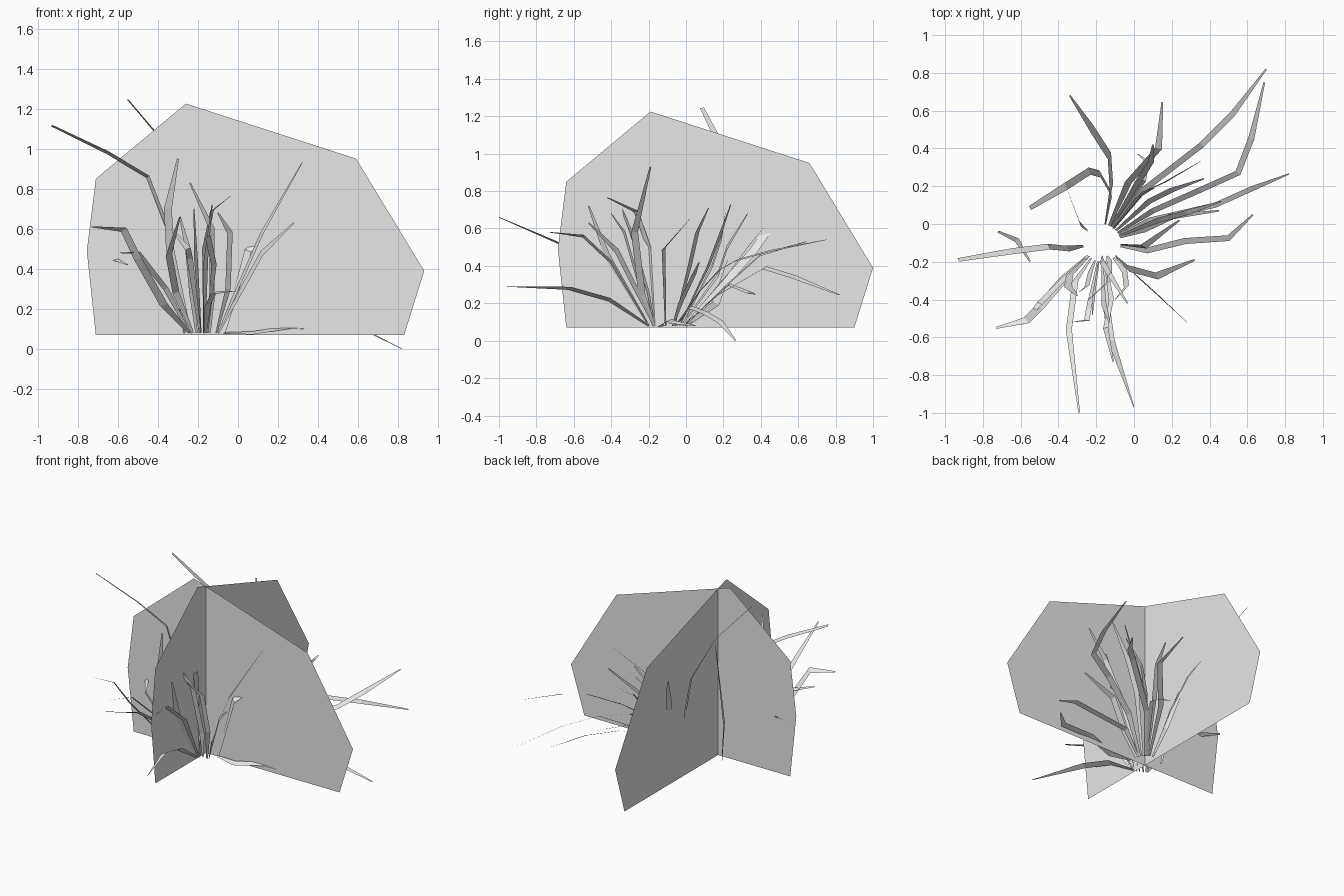
import bpy
from math import cos, sin, radians
from mathutils import Vector

# Remove the default cube only
cube = bpy.data.objects.get("Cube")
if cube:
    bpy.data.objects.remove(cube, do_unlink=True)

# One plain colour
GREY = (0.8, 0.8, 0.8, 1.0)
grey = bpy.data.materials.new("light_grey")
grey.use_nodes = True
grey.diffuse_color = GREY
grey.node_tree.nodes["Principled BSDF"].inputs["Base Color"].default_value = GREY

CENTRE = Vector((-0.17, -0.10, 0.08))   # where the two cards cross
UP = Vector((0, 0, 1))


def add_object(name, verts, faces):
    mesh = bpy.data.meshes.new(name)
    mesh.from_pydata(verts, [], faces)
    mesh.materials.append(grey)
    obj = bpy.data.objects.new(name, mesh)
    bpy.context.collection.objects.link(obj)
    return obj


# Crossed cards: one outline (distance from crossing, height), used twice
OUTLINE = [(-.54, .07), (1.0, .07), (1.1, .39), (.76, .95),
           (-.09, 1.225), (-.54, .85), (-.585, .49)]


def card(name, along):
    base = Vector((CENTRE.x, CENTRE.y, 0))
    verts = [base + along * d + UP * z for d, z in OUTLINE]
    add_object(name, verts, [range(len(verts))])


card("card_across", Vector((1, 0, 0)))
card("card_lengthwise", Vector((0, 1, 0)))


# Grass blade: a flat tapering ribbon that starts in the clump and follows points.
# twist turns the ribbon about its own length, in degrees.
def blade(name, *points, width=.03, twist=25, tip=.25, rooted=True):
    path = [Vector(p) for p in points]
    if rooted:
        outward = path[0] - CENTRE
        outward.z = 0
        path.insert(0, CENTRE + outward.normalized() * min(.1, outward.length * .7))
    verts = []
    last = len(path) - 1
    lean = path[-1] - path[0]
    flat = lean.cross(UP).normalized()
    for i, p in enumerate(path):
        along = (path[min(i + 1, last)] - path[max(i - 1, 0)]).normalized()
        across = (flat - along * flat.dot(along)).normalized()
        side = across * cos(radians(twist)) + along.cross(across) * sin(radians(twist))
        scale = .4 if i == 0 else tip if i == last else 1
        half = side * width * scale / 2
        verts += [p - half, p + half]
    faces = [(2 * i, 2 * i + 1, 2 * i + 3, 2 * i + 2) for i in range(last)]
    add_object(name, verts, faces)


# Long blades reaching back and left
blade("back_left_drooping_blade", (.05, .18, .25), (.36, .42, .39),
      (.52, .58, .34), (.70, .82, .245), width=.035)
blade("back_left_rising_blade", (.1, .07, .26), (.35, .18, .38),
      (.55, .27, .43), (.62, .45, .48), (.69, .75, .54), width=.035)
blade("left_drooping_blade", (.08, .02, .18), (.43, .10, .15),
      (.62, .185, .1), (.82, .265, .0))
blade("left_ground_blade", (.07, -.14, .08), (.27, -.09, .11),
      (.5, -.075, .1), (.63, .05, .08), width=.035)

# Long blades reaching forward
blade("front_left_tall_blade", (-.03, -.235, .24), (.12, -.275, .58),
      (.32, -.19, .93), width=.04)
blade("front_left_thin_blade", (.02, -.28, .3), (.12, -.37, .48),
      (.28, -.52, .63), twist=80)
blade("front_low_blade", (-.15, -.41, .22), (-.12, -.62, .28),
      (0, -.97, .29), width=.04, tip=.1)
blade("front_long_blade", (-.31, -.3, .28), (-.345, -.56, .47),
      (-.29, -1, .66), width=.035)

# Long blades reaching right
blade("front_right_wide_blade", (-.37, -.29, .22), (-.5, -.44, .45),
      (-.57, -.51, .595), (-.73, -.55, .61), width=.045)
blade("front_right_short_blade", (-.36, -.28, .3), (-.5, -.42, .48),
      (-.59, -.53, .48))
blade("right_high_blade", (-.35, -.13, .6), (-.45, -.12, .86),
      (-.65, -.145, .98), (-.93, -.19, 1.115), width=.035, tip=.6)
blade("right_loose_leaf", (-.72, -.04, .47), (-.62, -.085, .45),
      (-.55, -.2, .42), rooted=False)

# Long blades reaching back
blade("back_right_high_blade", (-.12, .16, .2), (-.18, .265, .5), (-.235, .28, .75),
      (-.36, .2, 1.02), (-.55, .085, 1.245), width=.04, tip=.6)
blade("back_right_blade", (-.12, .2, .3), (-.13, .36, .48),
      (-.22, .5, .68), (-.34, .68, .91), width=.045, twist=55)
blade("back_right_thin_blade", (-.285, 0, .35), (-.36, .2, .98), twist=80)
blade("back_blade", (-.03, .22, .3), (.13, .4, .46), (.15, .645, .53), width=.04)
blade("back_bent_blade", (.05, .23, .3), (.07, .33, .26), (.02, .37, .25))
blade("back_upright_blade", (.02, .22, .35), (.09, .33, .5), (.1, .42, .61), width=.035)

# Shorter upright blades on the left side
blade("left_blade_a", (.13, .02, .4), (.28, .06, .58), (.46, .12, .71))
blade("left_blade_b", (.08, .12, .4), (.2, .18, .56), (.37, .24, .73))
blade("left_blade_c", (.05, .17, .35), (.16, .22, .5), (.35, .33, .68), twist=70)
blade("left_blade_d", (.02, .14, .4), (.1, .19, .55), (.24, .21, .68), twist=70)
blade("left_blade_e", (.05, -.03, .2), (.2, .04, .35), (.45, .07, .42), width=.035)
blade("left_blade_f", (.05, -.12, .49), (.24, .02, .65), width=.04, twist=40)

# Shorter upright blades at the front
blade("front_blade_a", (-.17, -.2, .5), (-.13, -.265, .69), (-.035, -.42, .765))
blade("front_blade_b", (-.12, -.4, .42), (-.15, -.55, .56), (-.11, -.73, .58))
blade("front_blade_c", (-.13, -.2, .25), (-.13, -.3, .6), (-.24, -.4, .83), twist=50)
blade("front_blade_d", (-.34, -.27, .5), (-.35, -.33, .7), (-.3, -.38, .95), width=.04)
blade("front_blade_e", (-.16, -.42, .45), (-.13, -.52, .72), width=.04, twist=50)
blade("front_blade_f", (-.24, -.45, .45), (-.25, -.51, .5), (-.33, -.52, .6))
blade("front_blade_g", (-.21, -.35, .45), (-.22, -.48, .7), twist=60)
blade("front_blade_h", (-.05, -.25, .3), (-.04, -.33, .58), (-.1, -.4, .68))
blade("front_blade_i", (-.23, -.25, .28), (-.25, -.33, .5), (-.29, -.36, .66), twist=50)
